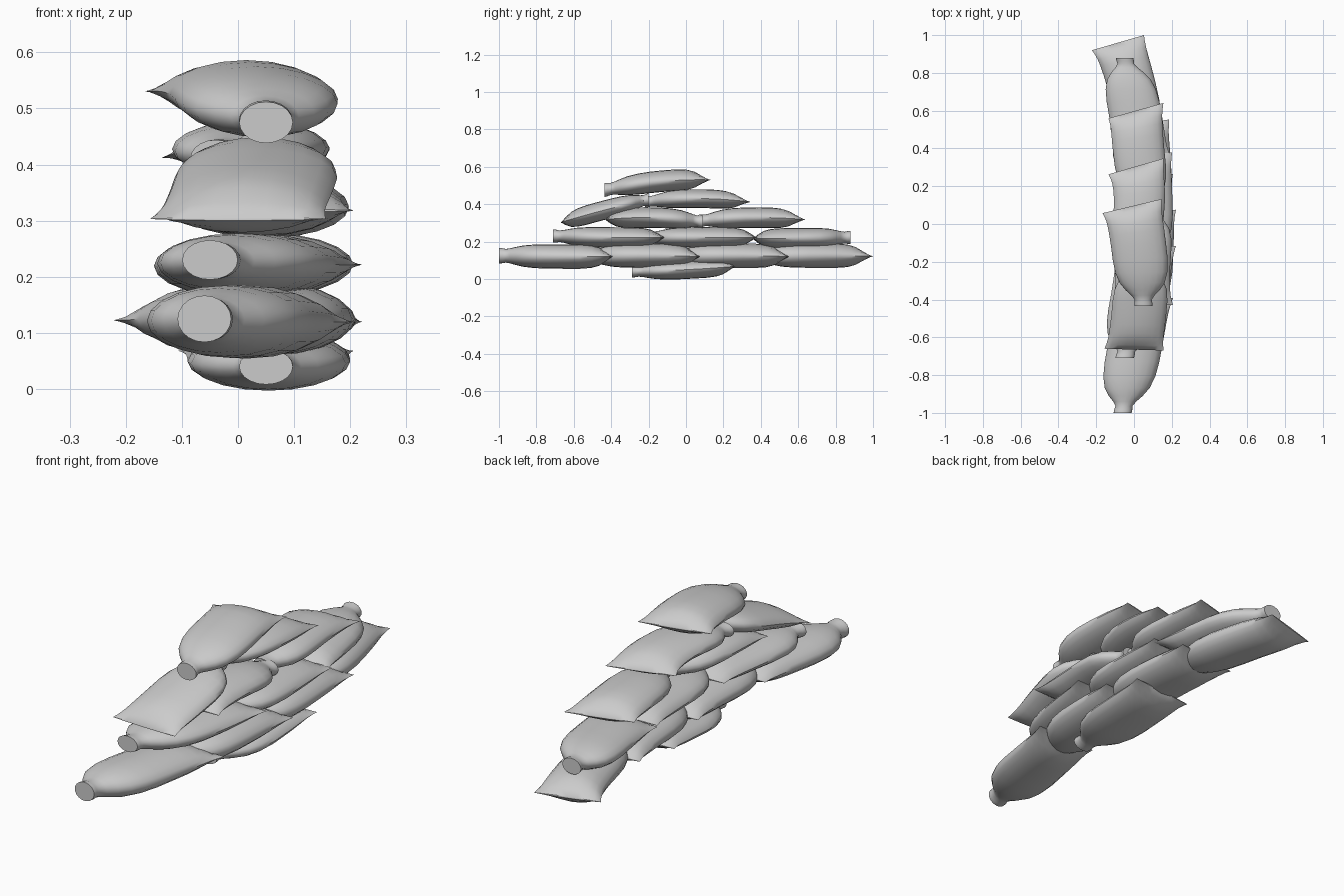
import bpy, bmesh, math
from mathutils import Vector

if "Cube" in bpy.data.objects:
    bpy.data.objects.remove(bpy.data.objects["Cube"])

SIDES = 20
# Bag profile: position from tied neck to sewn seam, width share, height share
PROFILE = [(0, .33, .64), (.03, .33, .62), (.06, .31, .56), (.10, .42, .62), (.15, .62, .74),
           (.22, .82, .88), (.32, .95, .97), (.45, 1, 1), (.6, 1, 1), (.72, 1, 1),
           (.82, 1, .93), (.89, 1.01, .76), (.95, 1.04, .43), (1, 1.08, .05)]


def bag(name, neck, mid, tail, slope=0.1, width=.29, height=.11):
    """Loft a sandbag along a curve through neck, mid and tail; slope skews the seam."""
    neck, mid, tail = Vector(neck), Vector(mid), Vector(tail)
    ctrl = 2 * mid - (neck + tail) / 2
    bm = bmesh.new()
    rings = []
    for t, w, h in PROFILE:
        c = neck * (1 - t) ** 2 + ctrl * 2 * t * (1 - t) + tail * t * t
        side = Vector((1, slope * t * t, 0))
        lens = 1 + .4 * t * t
        ring = []
        for i in range(SIDES):
            a = 2 * math.pi * i / SIDES
            s = math.sin(a)
            z = math.copysign(abs(s) ** lens, s) * height * h / 2
            ring.append(bm.verts.new(c + side * (math.cos(a) * width * w / 2) + Vector((0, 0, z))))
        rings.append(ring)
    for a, b in zip(rings, rings[1:]):
        for i in range(SIDES):
            j = (i + 1) % SIDES
            bm.faces.new((a[i], a[j], b[j], b[i]))
    bm.faces.new(rings[0])
    bm.faces.new(rings[-1])
    bmesh.ops.recalc_face_normals(bm, faces=bm.faces)
    me = bpy.data.meshes.new(name)
    bm.to_mesh(me)
    bm.free()
    ob = bpy.data.objects.new(name, me)
    bpy.context.collection.objects.link(ob)
    bpy.context.view_layer.objects.active = ob
    ob.select_set(True)
    bpy.ops.object.shade_smooth_by_angle(angle=math.radians(50))
    ob.select_set(False)


# Partly sunken bag at the base
bag("base_bag", (.05, -.29, .04), (.055, 0, .05), (.05, .25, .068), .1, height=.1)

# First long course
bag("course1_bag_front", (-.06, -1, .125), (-.005, -.7, .12), (.05, -.40, .12), .05, height=.13)
bag("course1_bag_mid_front", (.03, -.53, .12), (.06, -.23, .125), (.065, .06, .12), .1, height=.13)
bag("course1_bag_mid_back", (.06, -.06, .12), (.055, .24, .125), (.03, .53, .12), .15, height=.13)
bag("course1_bag_back", (.05, .38, .12), (.0, .68, .125), (-.085, .96, .122), .29, width=.255, height=.13)

# Second course
bag("course2_bag_front", (-.05, -.71, .23), (.02, -.42, .222), (.06, -.12, .222), .03, width=.3)
bag("course2_bag_middle", (.06, -.21, .222), (.06, .08, .222), (.045, .37, .222), .05)
bag("course2_bag_back", (-.05, .88, .222), (0, .62, .218), (.04, .36, .215), 0, width=.28)

# Third course
bag("course3_bag_front", (.09, .09, .305), (.05, -.17, .328), (.05, -.43, .318), 0)
bag("course3_bag_back", (.07, .07, .31), (.03, .34, .328), (.01, .60, .318), .28, width=.27)
bag("leaning_bag", (.04, -.2, .425), (.03, -.43, .37), (0, -.665, .303), -.03, width=.29, height=.105)

# Fourth course and top bag
bag("course4_bag", (-.04, -.22, .412), (.025, .05, .43), (.01, .305, .412), .29, width=.27, height=.1)
bag("top_bag", (.05, -.435, .475), (.03, -.16, .52), (-.01, .095, .53), .24, width=.29, height=.115)
